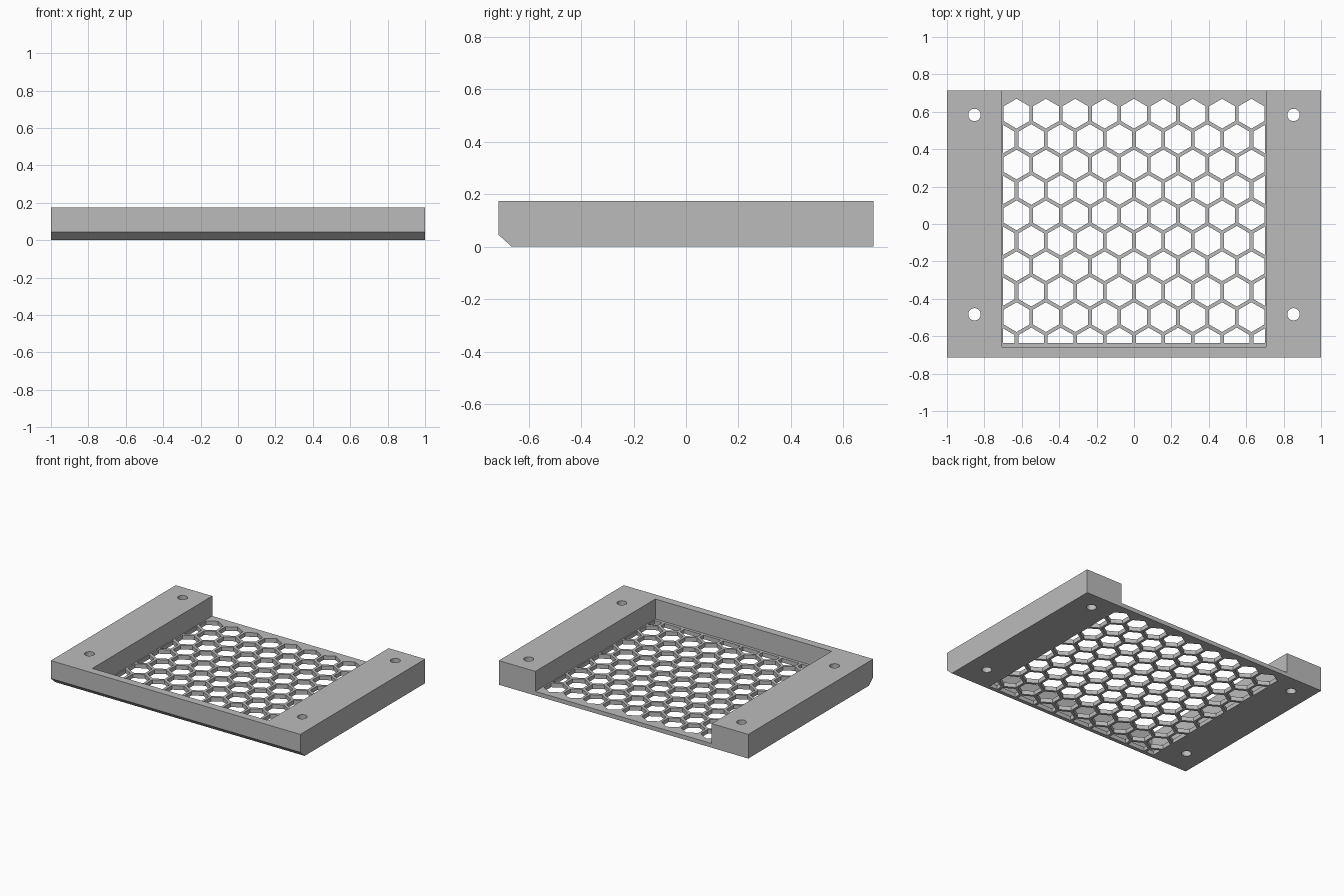
import bpy, bmesh, math
from mathutils import Vector

cube = bpy.data.objects.get("Cube")
if cube:
    bpy.data.objects.remove(cube, do_unlink=True)

WIDTH, DEPTH, HEIGHT = 2.0, 1.43, 0.175
FLOOR, CHAMFER = 0.03, 0.05
INNER_X, INNER_Y = 0.707, -0.658
PITCH, HEX_R, FIRST_ROW = 0.157, 0.0795, 0.59

grey = bpy.data.materials.new("plain grey")
grey.use_nodes = True
colour = (0.5, 0.5, 0.5, 1)
grey.diffuse_color = colour
grey.node_tree.nodes["Principled BSDF"].inputs["Base Color"].default_value = colour


def make_object(name, bm):
    bmesh.ops.recalc_face_normals(bm, faces=bm.faces[:])
    mesh = bpy.data.meshes.new(name)
    bm.to_mesh(mesh)
    bm.free()
    mesh.materials.append(grey)
    obj = bpy.data.objects.new(name, mesh)
    bpy.context.collection.objects.link(obj)
    return obj


def add_polygon(bm, points):
    return bm.faces.new([bm.verts.new(p) for p in points])


def extrude_all(bm, offset):
    res = bmesh.ops.extrude_face_region(bm, geom=bm.faces[:], use_keep_orig=True)
    moved = [v for v in res["geom"] if isinstance(v, bmesh.types.BMVert)]
    bmesh.ops.translate(bm, verts=moved, vec=offset)


def regular(cx, cy, z, radius, sides, turn=0):
    step = math.tau / sides
    return [(cx + radius * math.cos(turn + i * step),
             cy + radius * math.sin(turn + i * step), z) for i in range(sides)]


def cut(target, cutter):
    cutter.hide_render = True
    mod = target.modifiers.new("cut", "BOOLEAN")
    mod.operation, mod.solver, mod.object = "DIFFERENCE", "EXACT", cutter
    bpy.context.view_layer.objects.active = target
    bpy.ops.object.modifier_apply(modifier=mod.name)
    bpy.data.objects.remove(cutter, do_unlink=True)


# Tray body: side profile with a chamfered lower front edge
bm = bmesh.new()
front, back = -DEPTH / 2, DEPTH / 2
profile = [(front + CHAMFER, 0), (back, 0), (back, HEIGHT),
           (front, HEIGHT), (front, 0.045)]
add_polygon(bm, [(-WIDTH / 2, y, z) for y, z in profile])
extrude_all(bm, (WIDTH, 0, 0))
tray = make_object("vent_tray", bm)

# Recess between the side rails, open at the back
bm = bmesh.new()
add_polygon(bm, [(-INNER_X, INNER_Y, FLOOR), (INNER_X, INNER_Y, FLOOR),
                 (INNER_X, 1, FLOOR), (-INNER_X, 1, FLOOR)])
extrude_all(bm, (0, 0, 1))
cut(tray, make_object("recess_cutter", bm))

# Honeycomb openings, trimmed at the sides and front
bm = bmesh.new()
for row in range(10):
    shift = 0.5 * (row % 2)
    y = FIRST_ROW - row * PITCH * math.sqrt(3) / 2
    for col in range(-5, 5):
        x = (col + shift) * PITCH
        if row % 2 == 0:
            x += PITCH if col < -4 else 0
            if col < -4:
                continue
        add_polygon(bm, regular(x, y, -0.1, HEX_R, 6, math.pi / 6))
    if row % 2:
        continue
for point, normal in [((-0.7, 0, 0), (-1, 0, 0)), ((0.7, 0, 0), (1, 0, 0)),
                      ((0, -0.637, 0), (0, -1, 0))]:
    bmesh.ops.bisect_plane(bm, geom=bm.verts[:] + bm.edges[:] + bm.faces[:],
                           plane_co=Vector(point), plane_no=Vector(normal),
                           clear_outer=True)
extrude_all(bm, (0, 0, 0.2))
cut(tray, make_object("honeycomb_cutter", bm))

# Screw holes through the side rails
bm = bmesh.new()
for x in (-0.853, 0.853):
    for y in (-0.483, 0.583):
        add_polygon(bm, regular(x, y, -0.1, 0.033, 32))
extrude_all(bm, (0, 0, 0.5))
cut(tray, make_object("screw_hole_cutter", bm))

# Smooth hole walls, crisp edges everywhere else
bpy.ops.object.select_all(action="DESELECT")
tray.select_set(True)
bpy.context.view_layer.objects.active = tray
bpy.ops.object.shade_smooth_by_angle(angle=math.radians(30))
